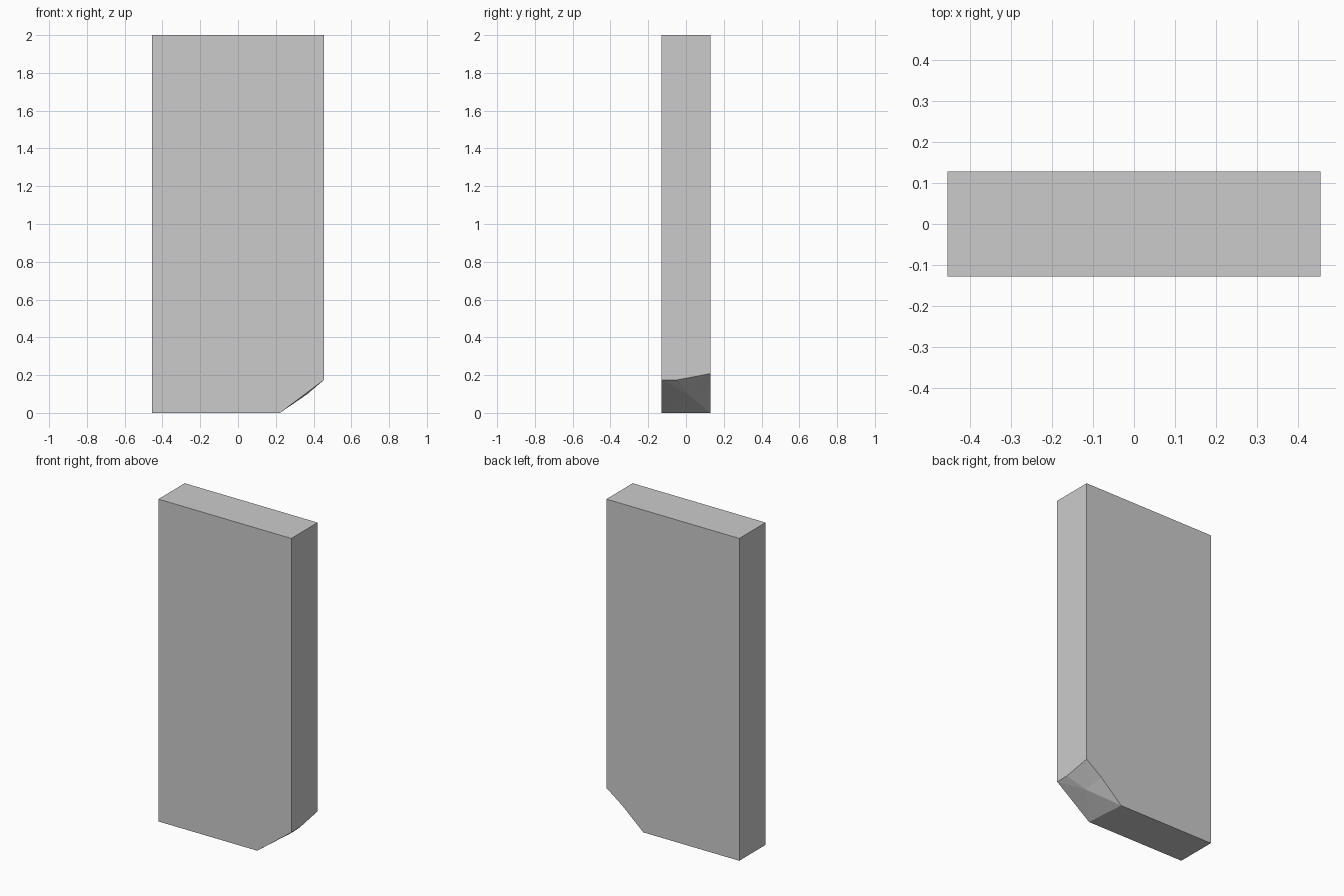
import bpy
import bmesh

if "Cube" in bpy.data.objects:
    bpy.data.objects.remove(bpy.data.objects["Cube"])

X, Y, H = 0.456, 0.129, 2.0

bm = bmesh.new()


def v(x, y, z):
    return bm.verts.new((x, y, z))


# Slab corners, left side and top right
left = [v(-X, -Y, 0), v(-X, Y, 0), v(-X, Y, H), v(-X, -Y, H)]
top_front, top_back = v(X, -Y, H), v(X, Y, H)

# Rim of the chipped lower right corner, running round the break
front_low = v(0.222, -Y, 0)
front_high = v(X, -Y, 0.175)
side_kink = v(X, -0.045, 0.175)
back_high = v(X, Y, 0.208)
back_mid = v(0.346, Y, 0.127)
back_low = v(0.203, Y, 0)
rim = [front_low, front_high, side_kink, back_high, back_mid, back_low]

# Flat sides of the slab
bm.faces.new(left)
bm.faces.new([left[3], left[2], top_back, top_front])
bm.faces.new([left[0], left[1], back_low, front_low])
bm.faces.new([left[0], front_low, front_high, top_front, left[3]])
bm.faces.new([left[1], left[2], top_back, back_high, back_mid, back_low])
bm.faces.new([front_high, side_kink, back_high, top_back, top_front])

# Faceted break: a fan around one slightly raised point
peak = v(0.365, 0.01, 0.098)
for a, b in zip(rim, rim[1:] + rim[:1]):
    bm.faces.new([a, b, peak])

bmesh.ops.recalc_face_normals(bm, faces=bm.faces)
mesh = bpy.data.meshes.new("chipped_slab")
bm.to_mesh(mesh)
bm.free()
bpy.context.collection.objects.link(bpy.data.objects.new("chipped_slab", mesh))
